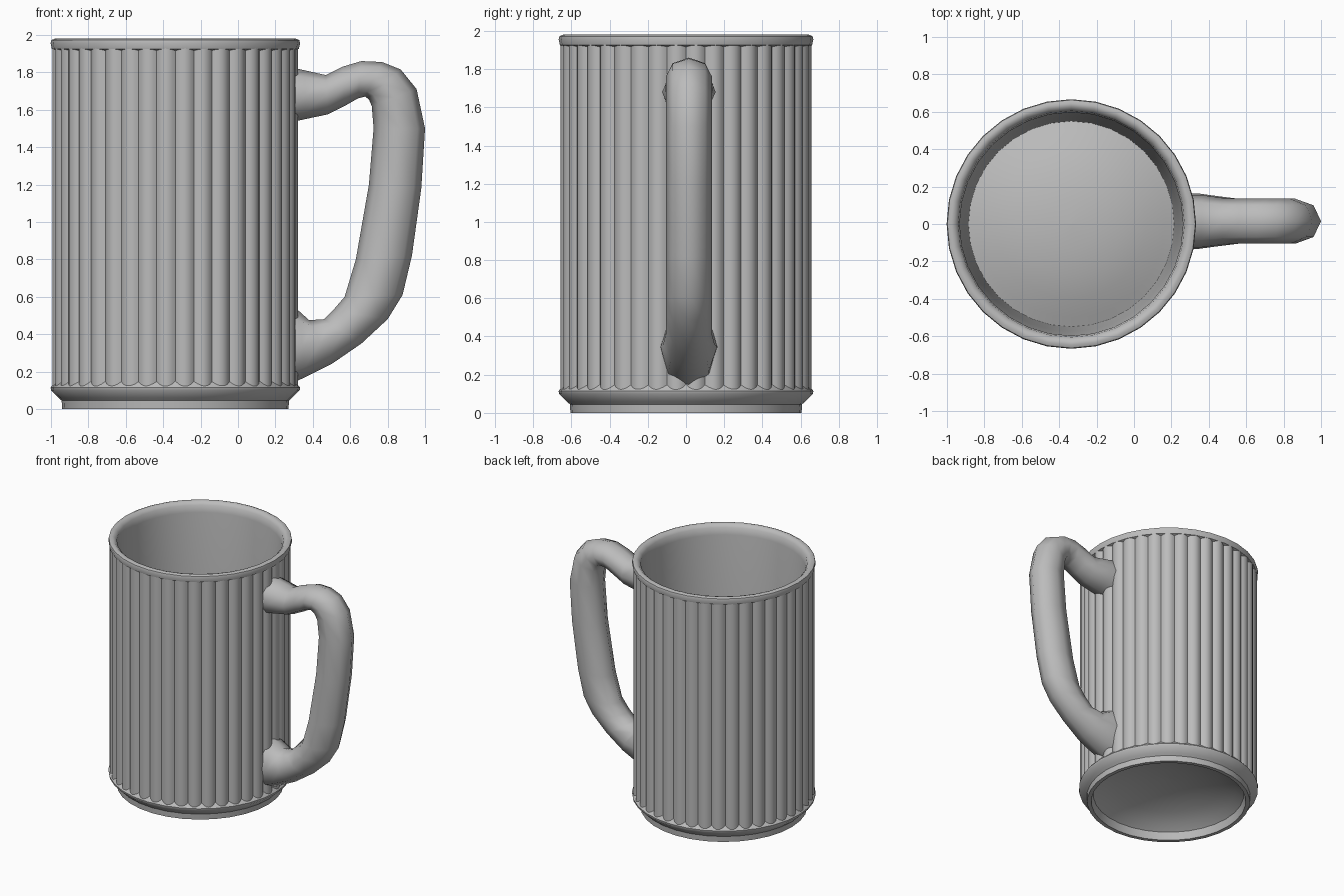
import bpy, bmesh, math

if "Cube" in bpy.data.objects:
    bpy.data.objects.remove(bpy.data.objects["Cube"])

CX = -0.335  # axis of the cup
grey = bpy.data.materials.new("grey_ceramic")
grey.diffuse_color = (0.5, 0.5, 0.5, 1)
grey.use_nodes = True
grey.node_tree.nodes["Principled BSDF"].inputs["Base Color"].default_value = grey.diffuse_color


def finish(name, bm, angle):
    bmesh.ops.remove_doubles(bm, verts=bm.verts, dist=1e-5)
    bmesh.ops.recalc_face_normals(bm, faces=bm.faces)
    me = bpy.data.meshes.new(name)
    bm.to_mesh(me)
    bm.free()
    me.materials.append(grey)
    ob = bpy.data.objects.new(name, me)
    bpy.context.collection.objects.link(ob)
    bpy.ops.object.select_all(action='DESELECT')
    ob.select_set(True)
    bpy.context.view_layer.objects.active = ob
    bpy.ops.object.shade_smooth_by_angle(angle=math.radians(angle))
    return ob


def skin(bm, rings, loop=False):
    """Bridge successive closed rings of vertices."""
    pairs = list(zip(rings, rings[1:]))
    if loop:
        pairs.append((rings[-1], rings[0]))
    for a, b in pairs:
        n = len(a)
        for i in range(n):
            j = (i + 1) % n
            bm.faces.new((a[i], a[j], b[j], b[i]))


def circle(bm, r, z, n):
    return [bm.verts.new((CX + r * math.cos(math.tau * i / n),
                          r * math.sin(math.tau * i / n), z)) for i in range(n)]


# Rim, inner wall, floor and foot: one closed turned profile
DOME = [(0.5, 0.05), (0.4, 0.09), (0.27, 0.125), (0.13, 0.145), (0.004, 0.15)]
profile = [(r, z + 0.08) for r, z in reversed(DOME)]          # raised floor
profile += [(0.55, 0.11), (0.575, 1.0), (0.597, 1.9), (0.605, 1.955),
            (0.625, 1.975), (0.645, 1.98), (0.663, 1.972),     # lip
            (0.667, 1.955), (0.66, 1.925), (0.635, 1.915),
            (0.625, 1.0), (0.62, 0.165), (0.645, 0.14),
            (0.667, 0.115), (0.665, 0.1), (0.625, 0.06),       # foot flare
            (0.608, 0.045), (0.605, 0.0), (0.575, 0.0), (0.56, 0.06)]
profile += [(r, z + 0.05) for r, z in DOME]                   # underside
bm = bmesh.new()
rings = [circle(bm, r, z, 32) for r, z in profile]
skin(bm, rings)
bm.faces.new(rings[0])
bm.faces.new(rings[-1])
finish("cup_and_foot", bm, 40)

# Fluted outer wall: rounded ribs with narrow grooves
RIBS, STEPS = 40, 6
bm = bmesh.new()
rings = []
for z in (0.115, 1.93):
    ring = []
    for i in range(RIBS * STEPS):
        a = math.tau * i / (RIBS * STEPS)
        r = 0.636 + 0.022 * math.sin(math.pi * (i % STEPS) / STEPS) ** 0.8
        ring.append(bm.verts.new((CX + r * math.cos(a), r * math.sin(a), z)))
    rings.append(ring)
skin(bm, rings)
finish("ribbed_wall", bm, 50)

# Handle: outer point, inner point (x, z) and half width of each section
sections = [
    ((0.27, 1.83), (0.27, 1.53), 0.14), ((0.36, 1.81), (0.36, 1.55), 0.14),
    ((0.47, 1.785), (0.48, 1.575), 0.125), ((0.56, 1.83), (0.57, 1.62), 0.12),
    ((0.66, 1.86), (0.64, 1.66), 0.12), ((0.77, 1.855), (0.68, 1.67), 0.12),
    ((0.87, 1.815), (0.70, 1.655), 0.12), ((0.955, 1.71), (0.715, 1.62), 0.12),
    ((1.0, 1.5), (0.725, 1.5), 0.12), ((0.98, 1.18), (0.70, 1.2), 0.12),
    ((0.93, 0.82), (0.63, 0.8), 0.12), ((0.88, 0.61), (0.57, 0.6), 0.12),
    ((0.80, 0.48), (0.51, 0.53), 0.12), ((0.66, 0.35), (0.46, 0.48), 0.12),
    ((0.5, 0.24), (0.38, 0.475), 0.135), ((0.36, 0.17), (0.33, 0.52), 0.148),
    ((0.27, 0.13), (0.27, 0.56), 0.15)]
N = 8
bm = bmesh.new()
rings = []
for (ox, oz), (ix, iz), w in sections:
    ring = []
    for k in range(N):
        c, s = math.cos(math.tau * k / N), math.sin(math.tau * k / N)
        ring.append(bm.verts.new(((ox + ix) / 2 + c * (ox - ix) / 2,
                                  0.015 + s * w,
                                  (oz + iz) / 2 + c * (oz - iz) / 2)))
    rings.append(ring)
skin(bm, rings)
bm.faces.new(rings[0])
bm.faces.new(rings[-1])
finish("handle", bm, 60)
